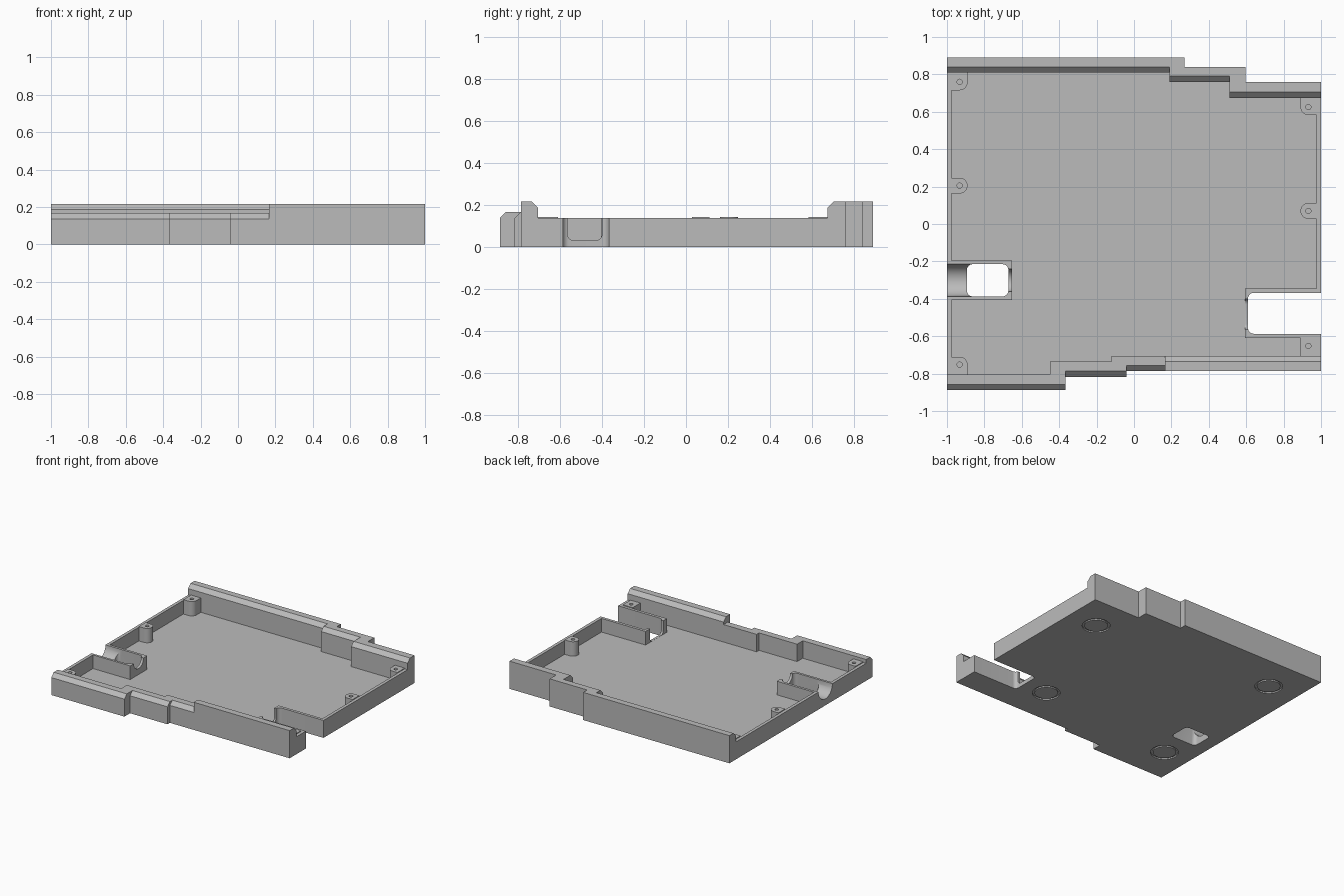
import bpy, bmesh, math
from mathutils import Vector

cube = bpy.data.objects.get("Cube")
if cube:
    bpy.data.objects.remove(cube, do_unlink=True)

FLOOR, RIM, TALL, LOW, BEVEL = 0.03, 0.137, 0.217, 0.167, 0.03

grey = bpy.data.materials.new("light grey plastic")
grey.use_nodes = True
colour = (0.5, 0.5, 0.5, 1)
grey.diffuse_color = colour
grey.node_tree.nodes["Principled BSDF"].inputs["Base Color"].default_value = colour


def prism(name, outline, low, high, axis="z"):
    """Extrude an outline: (x, y) along z, or (y, z) along x."""
    bm = bmesh.new()
    place = (lambda p: (p[0], p[1], low)) if axis == "z" else (lambda p: (low, p[0], p[1]))
    face = bm.faces.new([bm.verts.new(place(p)) for p in outline])
    grown = bmesh.ops.extrude_face_region(bm, geom=[face])
    step = Vector((0, 0, high - low)) if axis == "z" else Vector((high - low, 0, 0))
    bmesh.ops.translate(bm, vec=step, verts=[v for v in grown["geom"] if isinstance(v, bmesh.types.BMVert)])
    bmesh.ops.recalc_face_normals(bm, faces=bm.faces)
    mesh = bpy.data.meshes.new(name)
    bm.to_mesh(mesh)
    bm.free()
    mesh.materials.append(grey)
    obj = bpy.data.objects.new(name, mesh)
    bpy.context.collection.objects.link(obj)
    return obj


def rounded(x0, y0, x1, y1, radii, steps=8):
    """Rectangle with its own radius at each corner, from (x0, y0) anticlockwise."""
    points = []
    corners = ((x0, y0, 1, 1), (x1, y0, -1, 1), (x1, y1, -1, -1), (x0, y1, 1, -1))
    for i, ((x, y, sx, sy), r) in enumerate(zip(corners, radii)):
        if not r:
            points.append((x, y))
            continue
        for k in range(steps + 1):
            a = math.pi * (1 + i / 2 + k / steps / 2)
            points.append((x + sx * r + r * math.cos(a), y + sy * r + r * math.sin(a)))
    return points


def circle(x, y, r, steps=32):
    turn = 2 * math.pi / steps
    return [(x + r * math.cos(i * turn), y + r * math.sin(i * turn)) for i in range(steps)]


def cut(obj, cutter):
    """Subtract a cutter and discard it."""
    cutter.hide_render = True
    mod = obj.modifiers.new("cut", "BOOLEAN")
    mod.operation, mod.solver, mod.object = "DIFFERENCE", "EXACT", cutter
    bpy.ops.object.select_all(action="DESELECT")
    bpy.context.view_layer.objects.active = obj
    obj.select_set(True)
    bpy.ops.object.modifier_apply(modifier=mod.name)
    bpy.data.objects.remove(cutter, do_unlink=True)


def smooth(obj):
    bpy.ops.object.select_all(action="DESELECT")
    bpy.context.view_layer.objects.active = obj
    obj.select_set(True)
    bpy.ops.object.shade_smooth_by_angle(angle=math.radians(35))


def box(name, x0, x1, y0, y1, low, high):
    return prism(name, rounded(x0, y0, x1, y1, (0, 0, 0, 0)), low, high)


# Stepped wall plans: x start, x end, outer y, inner y
back_steps = [(-1, .19, .89, .81), (.19, .27, .89, .76), (.27, .51, .84, .76),
              (.51, .595, .84, .675), (.595, 1, .76, .675)]
front_steps = [(-1, -.45, -.887, -.805), (-.45, -.365, -.887, -.735),
               (-.365, -.12, -.817, -.735), (-.12, -.04, -.817, -.705),
               (-.04, .167, -.787, -.705), (.167, 1, -.787, -.705)]

# Floor plate following the outer edges of both walls
plan = []
for x0, x1, outer, _ in front_steps + [(b, a, o, i) for a, b, o, i in reversed(back_steps)]:
    for p in ((x0, outer), (x1, outer)):
        if p not in plan:
            plan.append(p)
floor = prism("floor", plan, 0, FLOOR)

# Back wall: tall, bevelled along its inner top edge
for x0, x1, outer, inner in back_steps:
    prism("back_wall", [(outer, FLOOR), (outer, TALL), (inner + BEVEL, TALL),
                        (inner, TALL - BEVEL), (inner, FLOOR)], x0, x1, "x")

# Front wall: low with an outer bevel, then tall with an inner bevel
for x0, x1, outer, inner in front_steps:
    if x1 < 1:
        profile = [(outer, FLOOR), (outer, LOW - BEVEL), (outer + BEVEL, LOW), (inner, LOW), (inner, FLOOR)]
    else:
        profile = [(outer, FLOOR), (outer, TALL), (inner - BEVEL, TALL), (inner, TALL - BEVEL), (inner, FLOOR)]
    prism("front_wall", profile, x0, x1, "x")

# Low side walls, broken by the openings
for name, x0, x1, y0, y1 in (("right_wall", -1, -.975, -.805, -.405),
                             ("right_wall", -1, -.975, -.195, .81),
                             ("left_wall", .975, 1, -.345, .675),
                             ("left_wall", .975, 1, -.705, -.61)):
    box(name, x0, x1, y0, y1, FLOOR, RIM)

# Left opening: frame around a slot with rounded inner corners
slot = rounded(.61, -.587, 1.1, -.368, (.03, 0, 0, .03))
left_frame = box("left_opening_frame", .593, 1, -.61, -.345, FLOOR, RIM)
cut(left_frame, prism("slot_cutter", slot, -.1, .3))
cut(left_frame, prism("notch_cutter", rounded(-.565, FLOOR + .001, -.4, .3, (.03, .03, 0, 0)), .55, .65, "x"))
cut(floor, prism("slot_cutter", slot, -.1, .3))

# Right opening: frame with a cable trough and a floor window
window = rounded(-.893, -.387, -.672, -.215, (.03,) * 4)
right_frame = box("right_opening_frame", -1, -.652, -.405, -.195, FLOOR, RIM)
cut(right_frame, prism("window_cutter", window, -.1, .3))
cut(right_frame, prism("trough_cutter", circle(-.301, RIM, .086, 48), -1.1, -.85, "x"))
cut(right_frame, prism("cable_cutter", circle(-.301, RIM, .06, 48), -.72, -.6, "x"))
cut(floor, prism("window_cutter", window, -.1, .3))

# Ring grooves for the feet under the floor
for x, y in ((.755, .478), (-.75, .607), (-.785, -.597), (.41, -.489)):
    groove = prism("groove_cutter", circle(x, y, .1, 48), -.02, .01)
    cut(groove, prism("groove_core", circle(x, y, .083, 48), -.05, .05))
    cut(floor, groove)

# Screw posts: hole centre, post extents, corner radii
R = .042
posts = [(-.932, .76, -.975, .715, -.89, .81, (0, R, 0, 0)),
         (-.932, .205, -.975, .163, -.89, .247, (0, R, R, 0)),
         (-.932, -.752, -.975, -.805, -.89, -.71, (0, 0, R, 0)),
         (.932, .625, .89, .583, .975, .675, (R, 0, 0, 0)),
         (.932, .07, .89, .028, .975, .112, (R, 0, 0, R)),
         (.932, -.652, .89, -.705, .975, -.61, (0, 0, 0, 0))]
for hx, hy, x0, y0, x1, y1, radii in posts:
    post = prism("screw_post", rounded(x0, y0, x1, y1, radii), FLOOR, RIM + .006)
    cut(post, prism("screw_cutter", circle(hx, hy, .014, 20), .06, .3))
    smooth(post)

for part in (floor, left_frame, right_frame):
    smooth(part)
